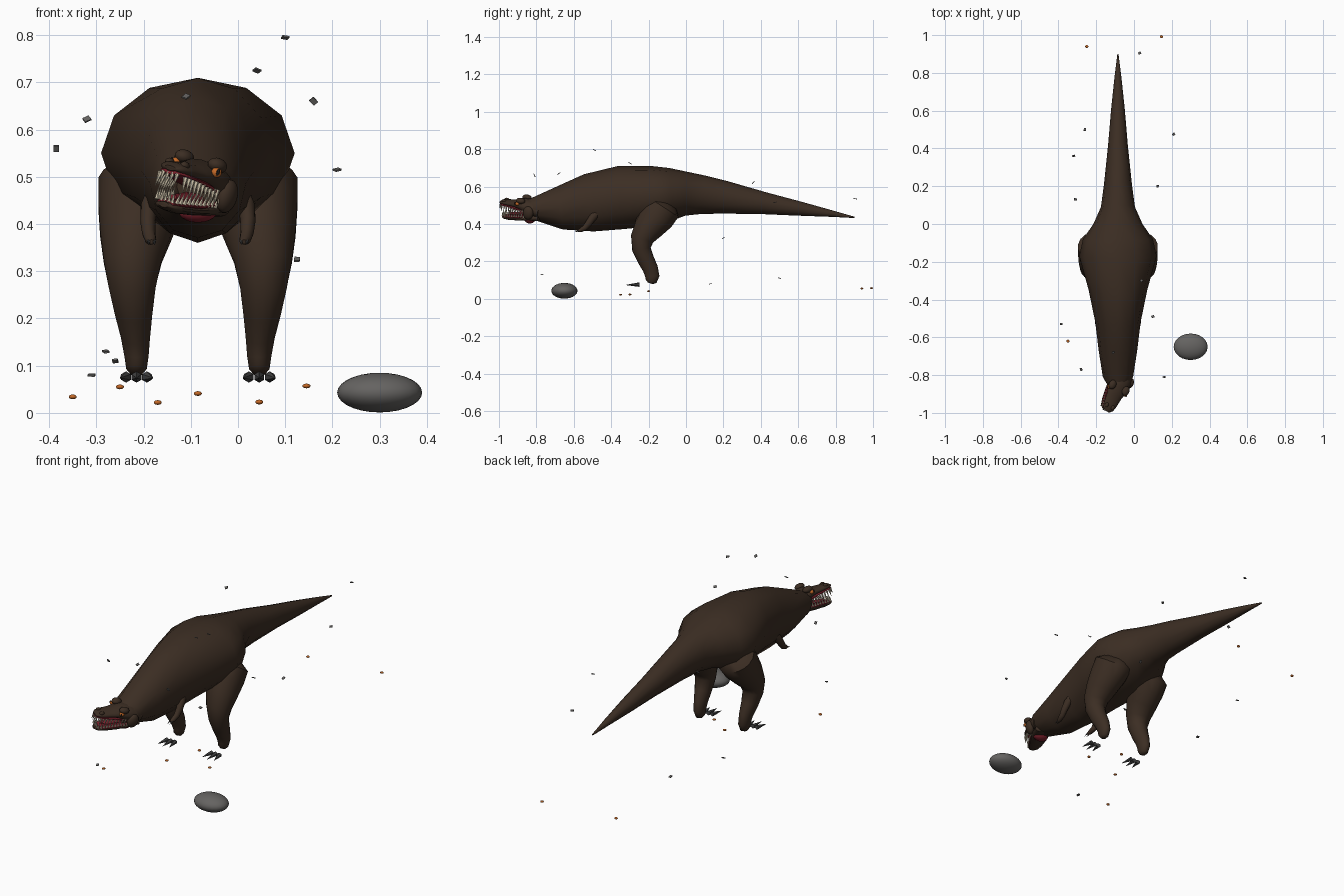
import bpy, bmesh, random
from math import sin, cos, pi, radians
from mathutils import Matrix, Vector

random.seed(4)
if "Cube" in bpy.data.objects:
    bpy.data.objects.remove(bpy.data.objects["Cube"])


def material(name, r, g, b):
    m = bpy.data.materials.new(name)
    m.use_nodes = True
    m.diffuse_color = (r, g, b, 1)
    node = next(n for n in m.node_tree.nodes if n.type == 'BSDF_PRINCIPLED')
    node.inputs["Base Color"].default_value = (r, g, b, 1)
    node.inputs["Roughness"].default_value = 0.8
    return m


HIDE = material("brown hide", .045, .027, .017)
STONE = material("grey stone", .13, .125, .12)
CLAW = material("dark claw", .06, .06, .06)
IVORY = material("ivory", .65, .57, .42)
RED = material("mouth red", .2, .015, .025)
ORANGE = material("orange", .55, .14, .02)
BLACK = material("black pupil", .01, .01, .01)
I = Matrix.Identity(4)
CX = -.085  # centre line of the body


def finish(name, bm, mat, world=I, smooth=True):
    bmesh.ops.recalc_face_normals(bm, faces=bm.faces)
    me = bpy.data.meshes.new(name)
    bm.to_mesh(me)
    bm.free()
    me.materials.append(mat)
    ob = bpy.data.objects.new(name, me)
    bpy.context.collection.objects.link(ob)
    ob.matrix_world = world
    if smooth:
        bpy.ops.object.select_all(action='DESELECT')
        ob.select_set(True)
        bpy.context.view_layer.objects.active = ob
        bpy.ops.object.shade_smooth_by_angle(angle=radians(50))
    return ob


def loft(name, stations, n, mat, world=I):
    """Skin elliptical rings (x, y, z, half width, half depth) along a path."""
    bm = bmesh.new()
    rings = []
    for i, (x, y, z, a, b) in enumerate(stations):
        p, q = stations[max(i - 1, 0)], stations[min(i + 1, len(stations) - 1)]
        t = Vector((0, q[1] - p[1], q[2] - p[2])).normalized()
        up = Vector((0, -t.z, t.y))
        rings.append([bm.verts.new(Vector((x + a * sin(k * 2 * pi / n), y, z))
                                   + up * b * cos(k * 2 * pi / n)) for k in range(n)])
    for r, s in zip(rings, rings[1:]):
        for k in range(n):
            bm.faces.new((r[k], r[k - 1], s[k - 1], s[k]))
    bm.faces.new(rings[0])
    bm.faces.new(rings[-1])
    return finish(name, bm, mat, world)


def profile(rows):
    """Turn (y, top, bottom, half width) rows into loft stations."""
    return [(0, y, (t + b) / 2, w, (t - b) / 2) for y, t, b, w in rows]


def ball(name, loc, size, mat, world=I, seg=16):
    bm = bmesh.new()
    m = Matrix.Translation(loc) @ Matrix.Diagonal((*size, 1))
    bmesh.ops.create_uvsphere(bm, u_segments=seg, v_segments=seg // 2 + 2, radius=1, matrix=m)
    return finish(name, bm, mat, world)


def spikes(name, items, mat, world=I, sides=6):
    """Cones given as (base, direction, radius)."""
    bm = bmesh.new()
    for base, d, r in items:
        base, d = Vector(base), Vector(d)
        m = Matrix.Translation(base + d / 2) @ d.to_track_quat('Z', 'Y').to_matrix().to_4x4()
        bmesh.ops.create_cone(bm, cap_ends=True, segments=sides, radius1=r, radius2=r * .08,
                              depth=d.length, matrix=m)
    return finish(name, bm, mat, world)


# Body and tail
loft("body", profile([
    (-.87, .52, .44, .045), (-.81, .545, .42, .08), (-.67, .605, .37, .102),
    (-.52, .668, .358, .12), (-.35, .71, .372, .155), (-.17, .71, .39, .205),
    (-.08, .70, .42, .185), (0, .68, .445, .13), (.09, .66, .453, .09), (.21, .63, .455, .074),
    (.42, .57, .452, .052), (.61, .52, .444, .036), (.78, .473, .438, .018),
    (.9, .439, .432, .003)]), 12, HIDE, Matrix.Translation((CX, 0, 0)))

# Legs, claws and arms, one set per side
for side, s in (("left", 1), ("right", -1)):
    place = Matrix.Translation((CX, 0, 0))
    loft(side + "_leg", [
        (s * .105, -.10, .525, .05, .05), (s * .115, -.12, .49, .097, .095),
        (s * .122, -.155, .44, .09, .095), (s * .13, -.20, .38, .078, .08),
        (s * .138, -.235, .32, .062, .062), (s * .139, -.238, .265, .05, .05),
        (s * .136, -.215, .21, .04, .045), (s * .132, -.19, .16, .031, .041),
        (s * .13, -.18, .12, .026, .038), (s * .13, -.186, .094, .022, .03),
        (s * .13, -.19, .082, .012, .014)], 18, HIDE, place)
    spikes(side + "_foot_claws", [((s * .13 + k * .022, -.25, .076),
                                   (k * .012, -.06 - .01 * (k == 0), -.002), .012)
                                  for k in (-1, 0, 1)], CLAW, place)
    loft(side + "_arm", [
        (s * .092, -.46, .475, .015, .018), (s * .103, -.495, .44, .018, .021),
        (s * .106, -.52, .405, .016, .018), (s * .104, -.54, .38, .014, .015),
        (s * .1, -.565, .366, .012, .011), (s * .098, -.58, .362, .006, .005)], 12, HIDE, place)
    spikes(side + "_hand_claws", [((s * .098 + k * .006, -.575, .364), (0, -.022, -.008), .004)
                                  for k in (-1, 1)], CLAW, place)

# Head, turned to its right, raised and tilted
HEAD = (Matrix.Translation((-.06, -.8, .475)) @ Matrix.Rotation(radians(-24), 4, 'Z')
        @ Matrix.Rotation(radians(-10), 4, 'X') @ Matrix.Rotation(radians(13), 4, 'Y'))
loft("skull", profile([
    (.03, .04, -.04, .05), (-.03, .052, -.035, .06), (-.08, .05, -.012, .055),
    (-.12, .034, -.004, .043), (-.17, .027, -.002, .037), (-.2, .022, -.002, .029),
    (-.214, .012, .002, .014)]), 14, HIDE, HEAD)
loft("lower_jaw", profile([
    (.03, -.01, -.055, .045), (-.03, -.026, -.062, .05), (-.09, -.045, -.072, .043),
    (-.15, -.055, -.08, .035), (-.18, -.06, -.08, .027), (-.195, -.064, -.076, .012)]),
    14, HIDE, HEAD)
loft("upper_gum", profile([
    (-.03, -.004, -.02, .05), (-.09, .008, -.014, .05), (-.15, .008, -.008, .04),
    (-.195, .008, -.007, .03), (-.21, .006, -.005, .015)]), 14, RED, HEAD)
loft("lower_gum", profile([
    (-.03, -.024, -.04, .045), (-.09, -.042, -.056, .044), (-.15, -.052, -.065, .036),
    (-.188, -.06, -.07, .02)]), 14, RED, HEAD)
loft("tongue", profile([
    (0, -.005, -.04, .03), (-.08, -.024, -.044, .024), (-.13, -.036, -.052, .018),
    (-.16, -.042, -.052, .008)]), 12, RED, HEAD)
ball("throat", (-.085, -.835, .425), (.04, .03, .022), RED)

teeth = []
for i in range(11):
    y = -.045 - i * .0145
    w = .049 - i * .0019
    long = random.uniform(.026, .038)
    for s in (1, -1):
        teeth.append(((s * w, y, -.003), (s * .003, -.002, -long), .0058))
        teeth.append(((s * (w - .006), y + .005, -.04 - i * .0022), (s * .003, 0, .026), .0052))
for x in (-.016, -.005, .006, .017):
    teeth.append(((x, -.206, -.001), (0, -.004, -.028), .005))
    teeth.append(((x * .8, -.185, -.062), (0, -.004, .024), .0045))
spikes("teeth", teeth, IVORY, HEAD)

for side, s in (("left", 1), ("right", -1)):
    ball(side + "_brow", (s * .04, -.078, .046), (.02, .026, .016), HIDE, HEAD)
    ball(side + "_cheek", (s * .055, -.022, -.008), (.02, .03, .036), HIDE, HEAD)
    ball(side + "_eye", (s * .049, -.092, .03), (.011, .012, .011), ORANGE, HEAD)
    ball(side + "_pupil", (s * .0565, -.1, .031), (.0035, .0045, .0075), BLACK, HEAD, 8)
    ball(side + "_nostril_ridge", (s * .018, -.185, .021), (.01, .014, .009), HIDE, HEAD, 10)

# Boulder
ball("boulder", (.3, -.65, .043), (.09, .07, .042), STONE, seg=24)


# Flying shards and glowing embers
def shard(name, loc, r, mat):
    bm = bmesh.new()
    turn = Matrix.Rotation(random.uniform(0, pi), 4, 'X') @ Matrix.Rotation(random.uniform(0, pi), 4, 'Z')
    bmesh.ops.create_cube(bm, size=r, matrix=Matrix.Translation(loc) @ turn
                          @ Matrix.Diagonal((1, .8, .25, 1)))
    finish(name, bm, mat, smooth=False)


for p in [(-.32, .36, .622), (.21, .475, .515), (.03, .905, .535), (.04, -.3, .725),
          (-.11, -.68, .67), (.16, -.81, .66), (.1, -.49, .795), (-.28, -.77, .13),
          (-.385, -.53, .56), (.125, .2, .325), (-.31, .13, .08), (-.26, .5, .11)]:
    shard("shard", p, .015, STONE)
for p in [(-.35, -.62, .034), (-.25, .94, .055), (-.17, -.35, .022),
          (-.085, -.2, .041), (.045, -.3, .023), (.145, .992, .057)]:
    ball("ember", p, (.009, .008, .005), ORANGE, seg=10)
